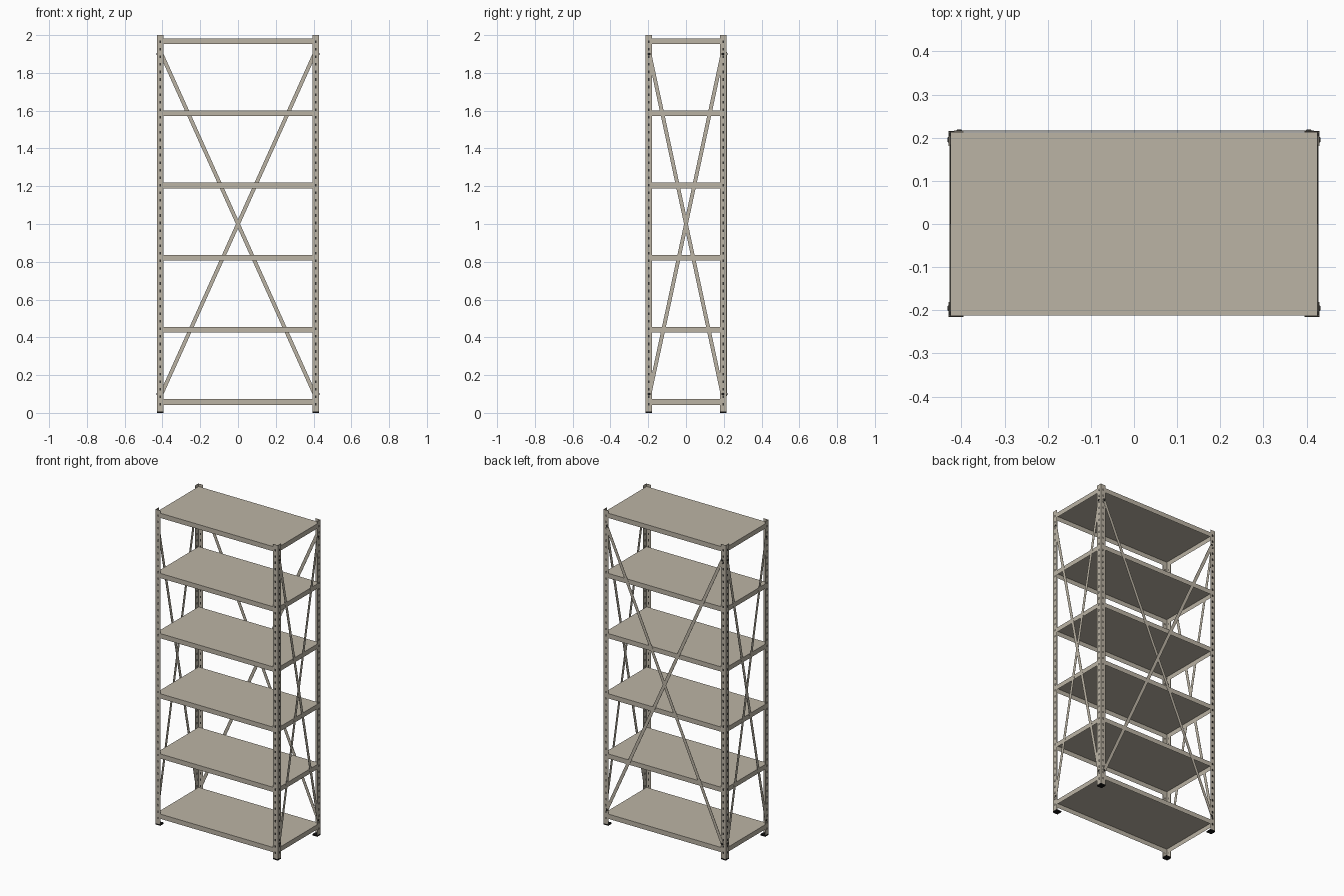
import bpy, bmesh, math
from mathutils import Matrix, Vector

if "Cube" in bpy.data.objects:
    bpy.data.objects.remove(bpy.data.objects["Cube"])


def material(name, rgb):
    m = bpy.data.materials.new(name)
    m.diffuse_color = (*rgb, 1)
    m.use_nodes = True
    m.node_tree.nodes["Principled BSDF"].inputs["Base Color"].default_value = m.diffuse_color
    return m


STEEL = material("warm grey steel", (0.50, 0.455, 0.375))
DARK = material("dark slots and bolts", (0.035, 0.033, 0.03))
BLACK = material("black rubber", (0.008, 0.008, 0.008))

HX, HY = 0.4275, 0.2125      # inner faces of the post flanges
T = 0.002                    # sheet thickness
FL = 0.034                   # flange width
HOLE_Z = [0.045 + 0.04 * i for i in range(49)]


def box(bm, lo, hi):
    lo, hi = Vector(lo), Vector(hi)
    lo, hi = (Vector(map(min, lo, hi)), Vector(map(max, lo, hi)))
    s = hi - lo
    bmesh.ops.create_cube(bm, size=1, matrix=Matrix.Translation((lo + hi) / 2)
                          @ Matrix.Diagonal((s.x, s.y, s.z, 1)))


def finish(bm, name, mat):
    bmesh.ops.recalc_face_normals(bm, faces=bm.faces)
    me = bpy.data.meshes.new(name)
    bm.to_mesh(me)
    bm.free()
    me.materials.append(mat)
    ob = bpy.data.objects.new(name, me)
    bpy.context.collection.objects.link(ob)
    return ob


def brace(name, a, b, normal, width, thick):
    """Flat strip from a to b, lying in the plane with the given normal."""
    a, b, n = Vector(a), Vector(b), Vector(normal)
    d = (b - a).normalized()
    w = n.cross(d)
    rot = Matrix((w, n, d)).transposed().to_4x4()
    bm = bmesh.new()
    bmesh.ops.create_cube(bm, size=1, matrix=Matrix.Translation((a + b) / 2) @ rot
                          @ Matrix.Diagonal((width, thick, (b - a).length + 0.015, 1)))
    return finish(bm, name, STEEL)


def bolt(bm, centre, normal):
    rot = Vector((0, 0, 1)).rotation_difference(Vector(normal)).to_matrix().to_4x4()
    bmesh.ops.create_cone(bm, cap_ends=True, segments=10, radius1=0.007, radius2=0.005,
                          depth=0.003, matrix=Matrix.Translation(centre) @ rot)


# Corner posts, slots and feet
for sx, side in ((-1, "left"), (1, "right")):
    for sy, end in ((-1, "front"), (1, "back")):
        ox, oy = HX + T, HY + T
        bm = bmesh.new()
        profile = [(ox, oy), (ox - FL, oy), (ox - FL, HY), (HX, HY), (HX, oy - FL), (ox, oy - FL)]
        f = bm.faces.new([bm.verts.new((sx * x, sy * y, 0.004)) for x, y in profile])
        g = bmesh.ops.extrude_face_region(bm, geom=[f])["geom"]
        bmesh.ops.translate(bm, vec=(0, 0, 1.996),
                            verts=[v for v in g if isinstance(v, bmesh.types.BMVert)])
        finish(bm, f"{end}_{side}_post", STEEL)

        bm = bmesh.new()
        cx, cy = sx * (ox - FL * 0.5), sy * (oy - FL * 0.5)
        for z in HOLE_Z:
            box(bm, (cx - 0.004, sy * (HY - 0.0003), z - 0.007),
                (cx + 0.004, sy * (oy + 0.0004), z + 0.007))
            box(bm, (sx * (HX - 0.0003), cy - 0.004, z - 0.007),
                (sx * (ox + 0.0004), cy + 0.004, z + 0.007))
        finish(bm, f"{end}_{side}_post_slots", DARK)

        bm = bmesh.new()
        box(bm, (sx * (ox + 0.0005), sy * (oy + 0.0005), 0),
            (sx * (ox - FL), sy * (oy - FL), 0.008))
        finish(bm, f"{end}_{side}_foot", BLACK)

# Tray shelves, open underneath
for i in range(6):
    top, sx, sy = 0.073 + 0.382 * i, 0.425, 0.2122
    bm = bmesh.new()
    box(bm, (-sx, -sy, top - 0.03), (sx, sy, top))
    under = [f for f in bm.faces if f.normal.z < -0.5]
    bmesh.ops.inset_region(bm, faces=under, thickness=0.003)
    bmesh.ops.translate(bm, vec=(0, 0, 0.027), verts=under[0].verts)
    finish(bm, f"shelf_{i + 1}", STEEL)

# Back cross brace, outside the posts
for k, s in enumerate((-1, 1)):
    y = HY + T + 0.0006 + 0.0012 * k
    brace(f"back_brace_{k + 1}", (s * 0.405, y, 0.1), (-s * 0.405, y, 1.9), (0, 1, 0), 0.02, 0.0012)

# Side cross braces, inside the posts
for sx, side in ((-1, "left"), (1, "right")):
    for k, s in enumerate((-1, 1)):
        x = sx * (0.4257 + 0.0012 * k)
        brace(f"{side}_brace_{k + 1}", (x, s * 0.193, 0.1), (x, -s * 0.193, 1.9),
              (1, 0, 0), 0.02, 0.0011)

# Bolts at the brace ends
bm = bmesh.new()
for z in (0.1, 1.9):
    for sx in (-1, 1):
        bolt(bm, (sx * 0.405, HY + T + 0.0035, z), (0, 1, 0))
        for sy in (-1, 1):
            bolt(bm, (sx * (HX + T + 0.0012), sy * 0.195, z), (sx, 0, 0))
finish(bm, "brace_bolts", DARK)
